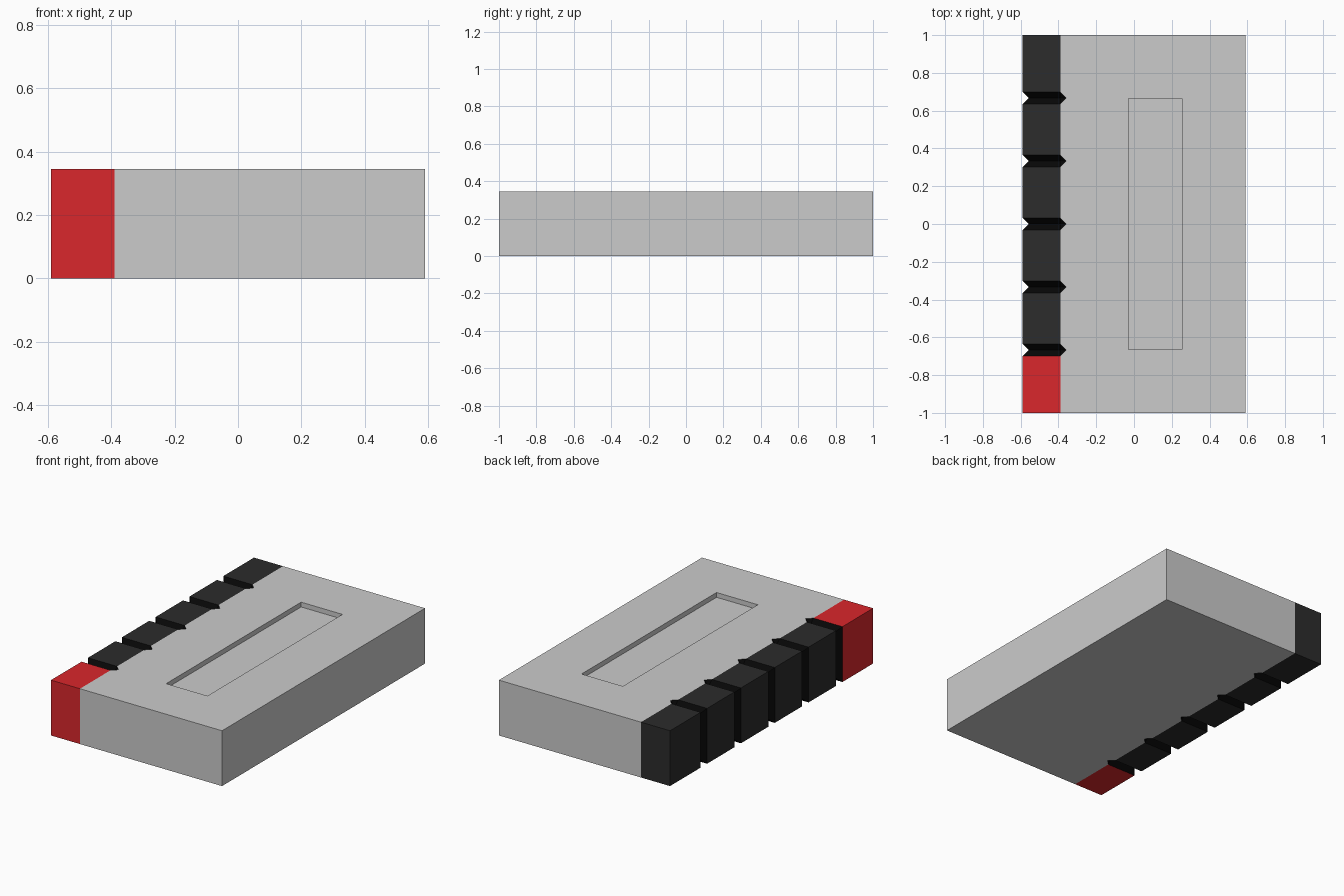
import bpy, bmesh
from mathutils import Vector

if "Cube" in bpy.data.objects:
    bpy.data.objects.remove(bpy.data.objects["Cube"])

X, Y, H = 0.59, 1.0, 0.345      # half width, half length, height
SEAM = -0.39                    # inner edge of the coloured side strip
W = 0.032                       # groove depth and half width


def material(name, color):
    m = bpy.data.materials.new(name)
    m.diffuse_color = (*color, 1)
    m.use_nodes = True
    m.node_tree.nodes["Principled BSDF"].inputs["Base Color"].default_value = m.diffuse_color
    return m


# Slot 0 stays empty for the grey body
slots = [None, material("strip_black", (0.025, 0.025, 0.025)),
         material("groove_black", (0.002, 0.002, 0.002)),
         material("end_red", (0.7, 0.02, 0.025))]


def add_box(bm, lo, hi):
    verts = bmesh.ops.create_cube(bm, size=1)["verts"]
    lo, hi = Vector(lo), Vector(hi)
    for v in verts:
        v.co = (lo + hi) / 2 + v.co * (hi - lo)


def finish(bm, name):
    bmesh.ops.recalc_face_normals(bm, faces=bm.faces[:])
    me = bpy.data.meshes.new(name)
    bm.to_mesh(me)
    bm.free()
    for m in slots:
        me.materials.append(m)
    ob = bpy.data.objects.new(name, me)
    bpy.context.collection.objects.link(ob)
    return ob


def add_groove(bm, y):
    """V-shaped channel wrapping the top, outer side and bottom of the strip."""
    def ring(xi, zi, xo, zo):
        return [bm.verts.new(p) for p in
                ((xi, y, zi), (xo, y - 2 * W, zo), (xo, y + 2 * W, zo))]
    rings = [ring(SEAM, H - W, SEAM, H + W),
             ring(-X + W, H - W, -X - W, H + W),
             ring(-X + W, W, -X - W, -W),
             ring(SEAM, W, SEAM, -W)]
    faces = []
    for a, b in zip(rings, rings[1:]):
        for i in range(3):
            j = (i + 1) % 3
            faces.append(bm.faces.new((a[i], a[j], b[j], b[i])))
    # pointed ends running into the body
    for r, z in ((rings[0], H + W), (rings[-1], -W)):
        tip = bm.verts.new((SEAM + 2 * W, y, z))
        for i in range(3):
            faces.append(bm.faces.new((r[i], r[(i + 1) % 3], tip)))
    for f in faces:
        f.material_index = 2


# Slab split into grey body, black strip and red end
bm = bmesh.new()
add_box(bm, (-X, -Y, 0), (X, Y, H))
bmesh.ops.bisect_plane(bm, geom=bm.verts[:] + bm.edges[:] + bm.faces[:],
                       plane_co=(SEAM, 0, 0), plane_no=(1, 0, 0))
strip = [f for f in bm.faces if f.calc_center_median().x < SEAM]
geom = set(strip) | {e for f in strip for e in f.edges} | {v for f in strip for v in f.verts}
bmesh.ops.bisect_plane(bm, geom=list(geom), plane_co=(0, -2 / 3, 0), plane_no=(0, 1, 0))
for f in bm.faces:
    c = f.calc_center_median()
    if c.x < SEAM - 0.01:
        f.material_index = 3 if c.y < -2 / 3 else 1
slab = finish(bm, "slab_body")

# Cutter: five grooves and the shallow top recess
bm = bmesh.new()
add_box(bm, (-0.03, -0.665, H - 0.03), (0.255, 0.665, H + 0.1))
for i in range(-2, 3):
    add_groove(bm, i / 3)
cutter = finish(bm, "groove_cutter")
cutter.hide_render = True

mod = slab.modifiers.new("cut_details", 'BOOLEAN')
mod.operation = 'DIFFERENCE'
mod.solver = 'EXACT'
mod.material_mode = 'INDEX'
mod.object = cutter
bpy.context.view_layer.objects.active = slab
bpy.ops.object.modifier_apply(modifier=mod.name)
bpy.data.objects.remove(cutter)
